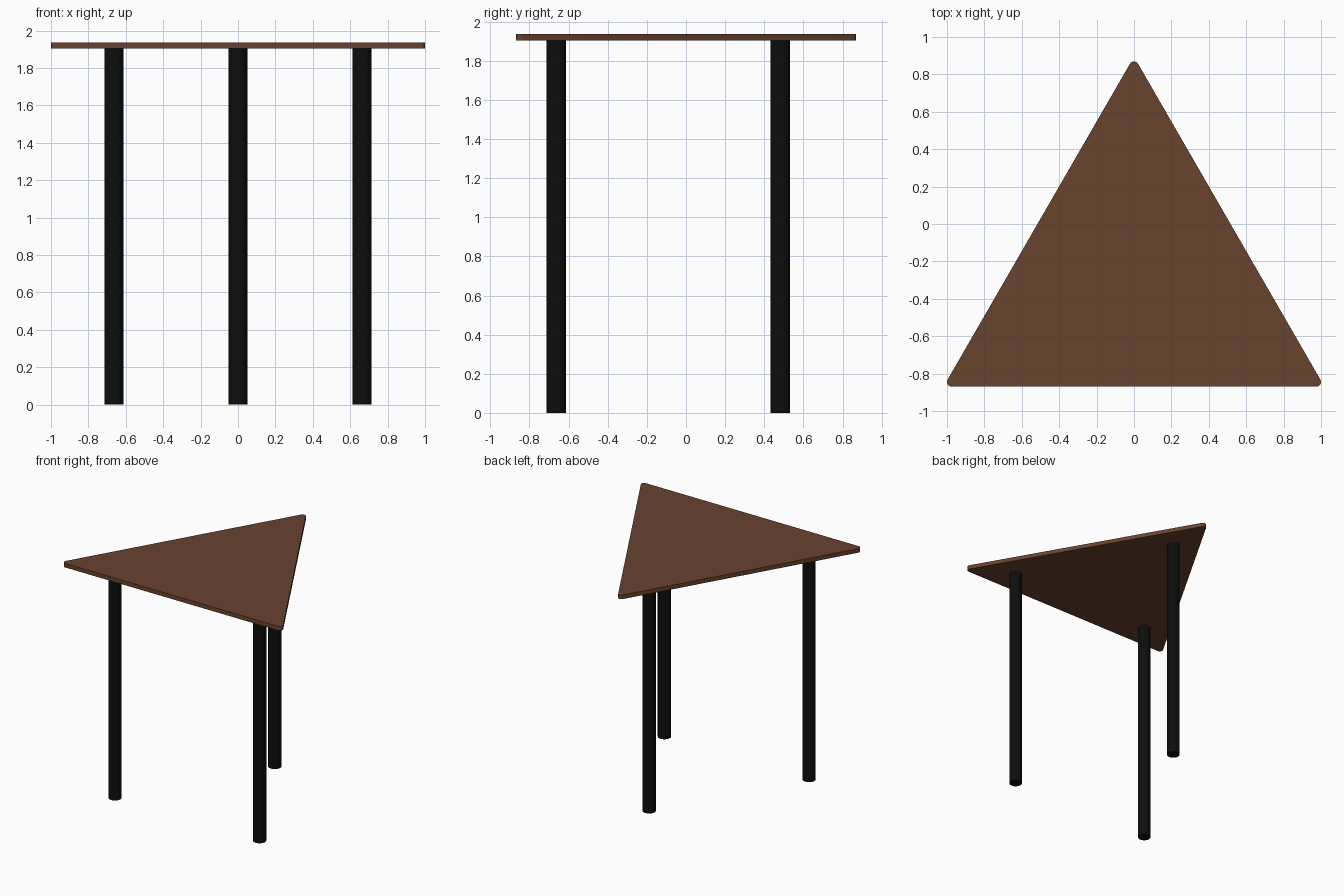
import bpy, bmesh, math

if "Cube" in bpy.data.objects:
    bpy.data.objects.remove(bpy.data.objects["Cube"])

LEG_TOP, TOP_Z = 1.903, 1.937


def material(name, rgb):
    m = bpy.data.materials.new(name)
    m.diffuse_color = (*rgb, 1)
    m.use_nodes = True
    m.node_tree.nodes["Principled BSDF"].inputs["Base Color"].default_value = m.diffuse_color
    return m


wood = material("brown wood", (0.14, 0.056, 0.028))
black = material("black metal", (0.004, 0.0042, 0.0042))


def finish(obj, mat):
    obj.data.materials.append(mat)
    bpy.ops.object.select_all(action='DESELECT')
    obj.select_set(True)
    bpy.context.view_layer.objects.active = obj
    bpy.ops.object.shade_smooth_by_angle(angle=math.radians(30))


# Tabletop: equilateral triangle with rounded corners, extruded upwards
r, steps = 0.025, 8
half = 1 - r
height = half * math.sqrt(3)
corners = [(half, -height / 2, -90), (0, height / 2, 30), (-half, -height / 2, 150)]
bm = bmesh.new()
outline = []
for cx, cy, start in corners:
    for i in range(steps + 1):
        a = math.radians(start + 120 * i / steps)
        outline.append(bm.verts.new((cx + r * math.cos(a), cy + r * math.sin(a), LEG_TOP)))
face = bm.faces.new(outline)
ext = bmesh.ops.extrude_face_region(bm, geom=[face])
for v in ext["geom"]:
    if isinstance(v, bmesh.types.BMVert):
        v.co.z = TOP_Z
bmesh.ops.recalc_face_normals(bm, faces=bm.faces[:])
mesh = bpy.data.meshes.new("tabletop")
bm.to_mesh(mesh)
bm.free()
top = bpy.data.objects.new("tabletop", mesh)
bpy.context.collection.objects.link(top)
finish(top, wood)

# Three round legs, one under each corner
for name, x, y in (("left_leg", -0.663, -0.664), ("right_leg", 0.663, -0.664), ("back_leg", 0, 0.482)):
    bpy.ops.mesh.primitive_cylinder_add(vertices=32, radius=0.05, depth=LEG_TOP,
                                        location=(x, y, LEG_TOP / 2))
    leg = bpy.context.object
    leg.name = name
    finish(leg, black)
